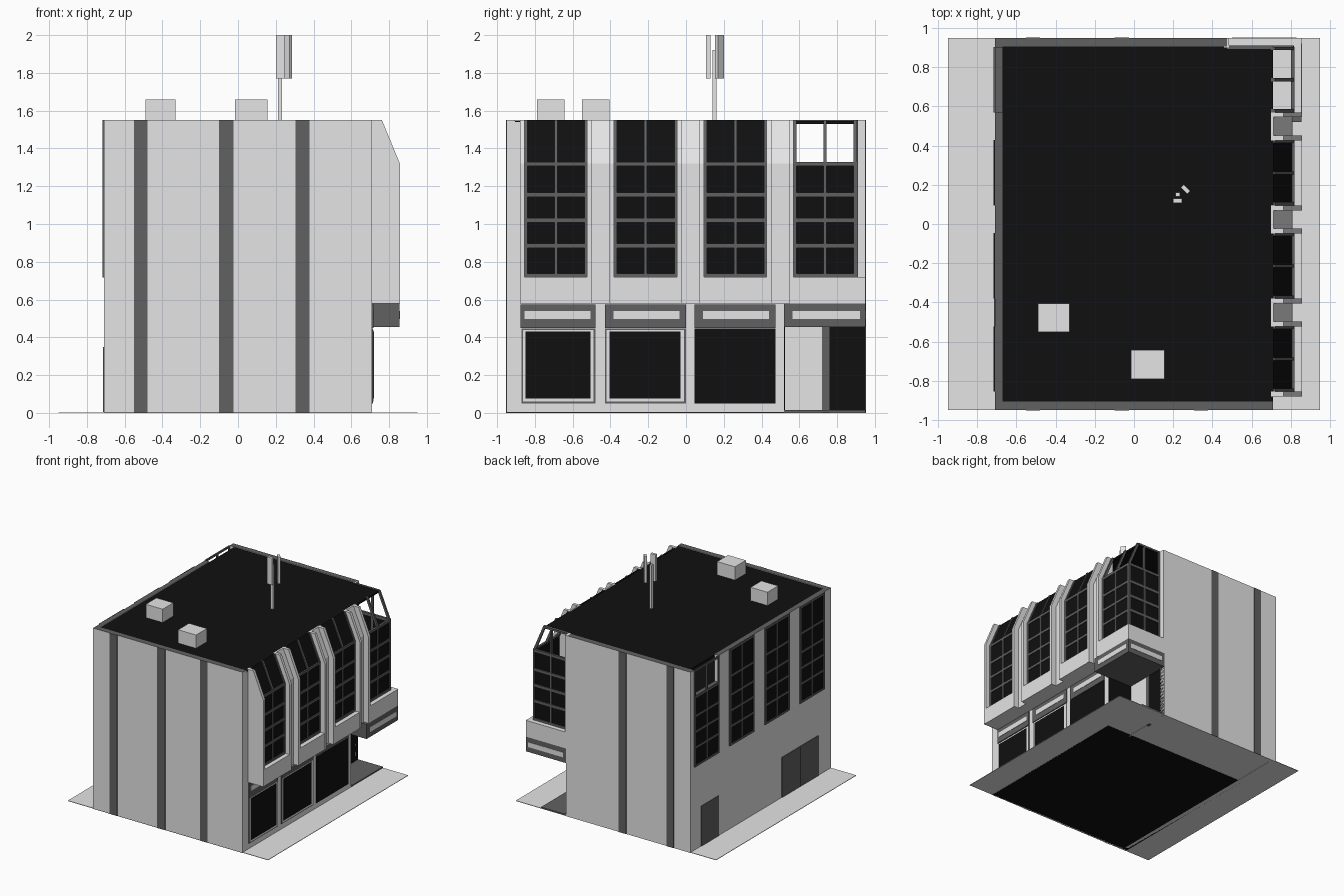
import bpy, bmesh, math
from mathutils import Matrix, Vector

if "Cube" in bpy.data.objects:
    bpy.data.objects.remove(bpy.data.objects["Cube"])


def material(name, v):
    m = bpy.data.materials.new(name)
    m.diffuse_color = (v, v, v, 1)
    m.use_nodes = True
    m.node_tree.nodes["Principled BSDF"].inputs["Base Color"].default_value = m.diffuse_color
    return m


LIGHT = material("light_grey", 0.78)
DARK = material("dark_grey", 0.12)
BLACK = material("black", 0.005)


def finish(name, bm, mats):
    bmesh.ops.recalc_face_normals(bm, faces=bm.faces)
    me = bpy.data.meshes.new(name)
    for m in mats:
        me.materials.append(m)
    bm.to_mesh(me)
    bm.free()
    ob = bpy.data.objects.new(name, me)
    bpy.context.collection.objects.link(ob)
    return ob


def boxes(name, mat, *items, top=None):
    """One object from boxes given as x0, x1, y0, y1, z0, z1."""
    bm = bmesh.new()
    for x0, x1, y0, y1, z0, z1 in items:
        mtx = Matrix.Translation(((x0 + x1) / 2, (y0 + y1) / 2, (z0 + z1) / 2))
        bmesh.ops.create_cube(bm, size=1, matrix=mtx @ Matrix.Diagonal((x1 - x0, y1 - y0, z1 - z0, 1)))
    bm.normal_update()
    if top:
        for f in bm.faces:
            f.material_index = int(f.normal.z > 0.9)
    return finish(name, bm, [mat, top] if top else [mat])


def prisms(name, mat, profile, spans):
    """An x/z profile extruded along y over each span."""
    bm = bmesh.new()
    for y0, y1 in spans:
        f = bm.faces.new([bm.verts.new((x, y0, z)) for x, z in profile])
        r = bmesh.ops.extrude_face_region(bm, geom=[f])
        bmesh.ops.translate(bm, vec=(0, y1 - y0, 0),
                            verts=[v for v in r["geom"] if isinstance(v, bmesh.types.BMVert)])
    return finish(name, bm, [mat])


TOP, BEND, SILL, BAND = 1.55, 1.32, 0.72, 0.58
BARS = [0.727, 0.885, 1.02, 1.155, 1.317]
CENTRES = [-0.689 + 0.475 * i for i in range(4)]
HALF = 0.165

# Ground and underside
boxes("pavement", LIGHT, (-.95, .95, -.95, .95, .002, .006))
boxes("building_base", BLACK, (-.71, .71, -.95, .52, 0, .003))

# Hollow walls with dark parapet tops; one upper opening left clear
c = CENTRES[3]
boxes("front_wall", LIGHT, (-.71, .71, -.95, -.905, 0, TOP), top=DARK)
boxes("back_wall", LIGHT, (-.71, .475, .905, .95, 0, TOP), top=DARK)
boxes("left_wall", LIGHT, (-.71, -.67, -.905, .905, 0, BEND),
      (-.71, -.67, -.905, c - HALF, BEND, TOP), (-.71, -.67, c + HALF, .905, BEND, TOP), top=DARK)
boxes("right_wall", LIGHT, (.67, .71, -.905, .52, 0, 1.54))
boxes("roof", BLACK, (-.67, .71, -.905, .905, 1.53, 1.546))
boxes("inner_floor", BLACK, (-.67, .4, -.905, .905, 1.28, 1.3))

# Painted wall stripes
STRIPES = [(-.55, -.48), (-.1, -.025), (.305, .378)]
boxes("front_stripes", DARK, *[(a, b, -.953, -.949, 0, TOP) for a, b in STRIPES])
boxes("back_stripes", DARK, *[(a, b, .949, .953, 0, TOP) for a, b in STRIPES[:2]])

# Left side windows and doors
glass, frame = [], []
for i, c in enumerate(CENTRES):
    a, b = c - HALF, c + HALF
    glass.append((-.714, -.709, a, b, SILL, BEND if i == 3 else TOP))
    for u in (a + .006, c, b - .006):
        frame.append((-.718, -.708, u - .008, u + .008, SILL, TOP))
    for z in BARS + [1.542]:
        frame.append((-.718, -.708, a, b, z - .009, z + .008))
boxes("left_glass", BLACK, *glass)
boxes("left_window_frames", DARK, *frame)
boxes("left_doors", DARK, (-.714, -.708, .57, .81, .006, .35),
      (-.714, -.708, -.525, -.28, .006, .35), (-.714, -.708, -.78, -.531, .006, .35))
boxes("left_door_gap", BLACK, (-.713, -.708, -.531, -.525, .006, .35))

# Projecting bays: chamfered fins, recessed panels, ledges
fins = [(c + s * .1785 - .0125, c + s * .1785 + .0125) for c in CENTRES for s in (-1, 1)][:-1]
prisms("bay_fins", LIGHT, [(.70, BAND), (.857, BAND), (.857, BEND), (.762, TOP), (.70, TOP)], fins)
gaps = [(fins[i][1], fins[i + 1][0]) for i in (1, 3, 5)]
prisms("bay_recess_panels", LIGHT, [(.70, BAND), (.81, BAND), (.81, BEND), (.712, TOP), (.70, TOP)], gaps)
boxes("bay_ledges", LIGHT, *[(.70, .855, c - .17, c + .17, BAND, SILL) for c in CENTRES[:3]])
boxes("corner_ledge", LIGHT, (.475, .855, .56, .95, BAND, SILL))
boxes("corner_fin", LIGHT, (.46, .485, .90, .95, SILL, TOP))

# Bay glazing and mullions following the bend
prisms("bay_glass", BLACK, [(.80, SILL), (.81, SILL), (.81, BEND), (.712, TOP), (.70, TOP), (.80, BEND)],
       [(c - HALF, c + HALF) for c in CENTRES[:3]])
c = CENTRES[3]
boxes("corner_glass", BLACK, (.80, .81, c - HALF, c + HALF, SILL, BEND), (.485, .81, .893, .902, SILL, BEND))
prisms("bay_mullions", DARK, [(.80, SILL), (.818, SILL), (.818, BEND), (.72, TOP), (.70, TOP), (.80, BEND - .01)],
       [(u - .008, u + .008) for c in CENTRES for u in (c - HALF + .007, c, c + HALF - .005)])
boxes("bay_transoms", DARK, *[(.80, .818, c - HALF, c + HALF, z - .011, z + .011)
                             for c in CENTRES for z in BARS])
boxes("corner_mullions", DARK,
      *[(u - .008, u + .008, .892, .91, SILL, t) for u, t in ((.493, TOP), (.6475, TOP), (.808, BEND))],
      *[(.485, .815, .892, .91, z - .011, z + .011) for z in BARS])
boxes("corner_roof_edge", DARK, (.475, .71, .892, .91, 1.533, 1.549))

# Shop fronts: framed glass with plain sign boards
boxes("shop_frames", DARK, (.705, .714, -.87, -.48, .05, .448), (.705, .714, -.43, 0, .05, .448))
boxes("shop_inner_frames", LIGHT, (.706, .717, -.862, -.49, .06, .44), (.706, .717, -.42, -.01, .06, .44))
boxes("shop_glass", BLACK, (.706, .72, -.85, -.505, .075, .43), (.706, .72, -.405, -.03, .075, .43),
      (.706, .716, .045, .475, .05, .447))
SIGNS = [(-.875, -.48), (-.43, 0), (.045, .475)]
boxes("shop_signs", DARK, *[(.705, .718, a, b, .45, .575) for a, b in SIGNS])
boxes("sign_bars", LIGHT, *[(.716, .721, a, a + .35, .498, .54) for a in (-.855, -.385, .09, )],
      (.853, .858, .565, .92, .498, .54), (.50, .83, .948, .953, .498, .54))

# Corner canopy and recessed entrance
boxes("corner_canopy", DARK, (.475, .855, .52, .95, .455, BAND))
boxes("entrance_wall", LIGHT, (.45, .475, .50, .72, 0, .455))
boxes("entrance_post", DARK, (.45, .477, .72, .76, 0, .455))
boxes("entrance_door", BLACK, (.45, .475, .76, .948, .015, .455))
boxes("entrance_side_glass", BLACK, (.475, .705, .515, .525, .015, .455))
boxes("entrance_step", DARK, (.475, .71, .52, .95, .004, .015))

# Rooftop units and antenna
boxes("roof_units", LIGHT, (-.49, -.33, -.55, -.405, 1.54, 1.66), (-.015, .155, -.79, -.643, 1.54, 1.66))
boxes("antenna_pole", LIGHT, (.212, .234, .14, .162, 1.54, 1.92))
boxes("antenna_panel", LIGHT, (.2, .246, .107, .129, 1.77, 2))
panel = boxes("antenna_panel_angled", LIGHT, (-.023, .023, -.011, .011, 1.77, 2))
panel.location = (.263, .177, 0)
panel.rotation_euler.z = math.radians(-45)
